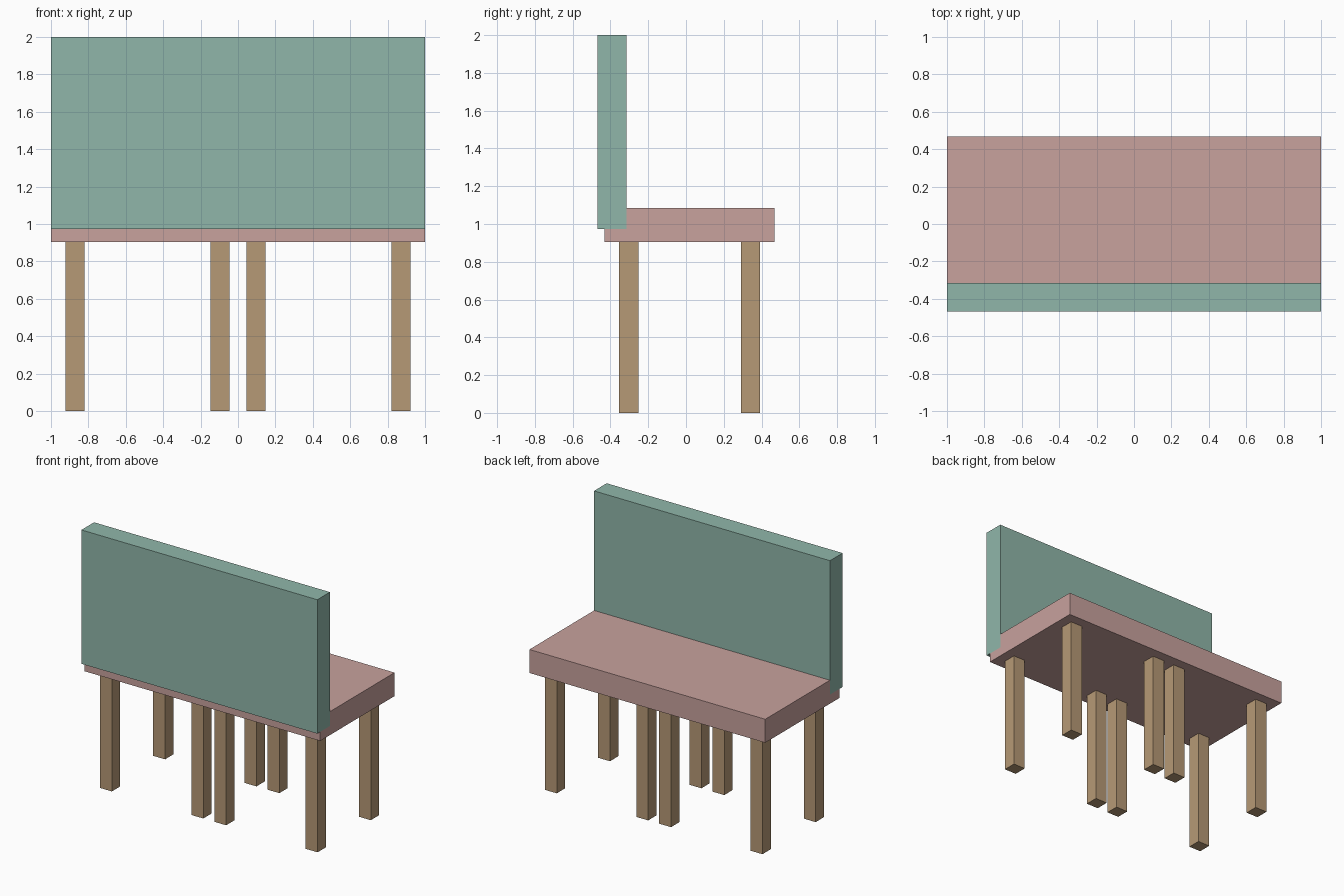
import bpy

if "Cube" in bpy.data.objects:
    bpy.data.objects.remove(bpy.data.objects["Cube"])


def material(name, rgb):
    m = bpy.data.materials.new(name)
    m.diffuse_color = (*rgb, 1.0)
    m.use_nodes = True
    m.node_tree.nodes["Principled BSDF"].inputs["Base Color"].default_value = m.diffuse_color
    return m


def box(name, lo, hi, mat):
    """Axis-aligned box between two opposite corners."""
    centre = [(a + b) / 2 for a, b in zip(lo, hi)]
    bpy.ops.mesh.primitive_cube_add(size=1, location=centre)
    ob = bpy.context.object
    ob.name = name
    ob.scale = [b - a for a, b in zip(lo, hi)]
    bpy.ops.object.transform_apply(location=False, rotation=False, scale=True)
    ob.data.materials.append(mat)
    return ob


green = material("green_upholstery", (0.28, 0.47, 0.40))
pink = material("pink_upholstery", (0.58, 0.36, 0.34))
wood = material("wood", (0.47, 0.32, 0.18))

SEAT_BOTTOM = 0.904

# Seat slab, a hair narrower than the backrest so the side faces do not clash
box("seat", (-0.9995, -0.432, SEAT_BOTTOM), (0.9995, 0.468, 1.084), pink)

# Upright backrest overlapping the edge of the seat
box("backrest", (-1, -0.468, 0.974), (1, -0.315, 2), green)

# Two rows of four square legs: outer pair and close-set inner pair
H = 0.0505
for row, y in (("front", -0.303), ("rear", 0.341)):
    for place, dist in (("outer", 0.872), ("inner", 0.097)):
        for side, sign in (("left", -1), ("right", 1)):
            x = sign * dist
            box(f"{row}_{place}_{side}_leg",
                (x - H, y - H, 0), (x + H, y + H, SEAT_BOTTOM), wood)
